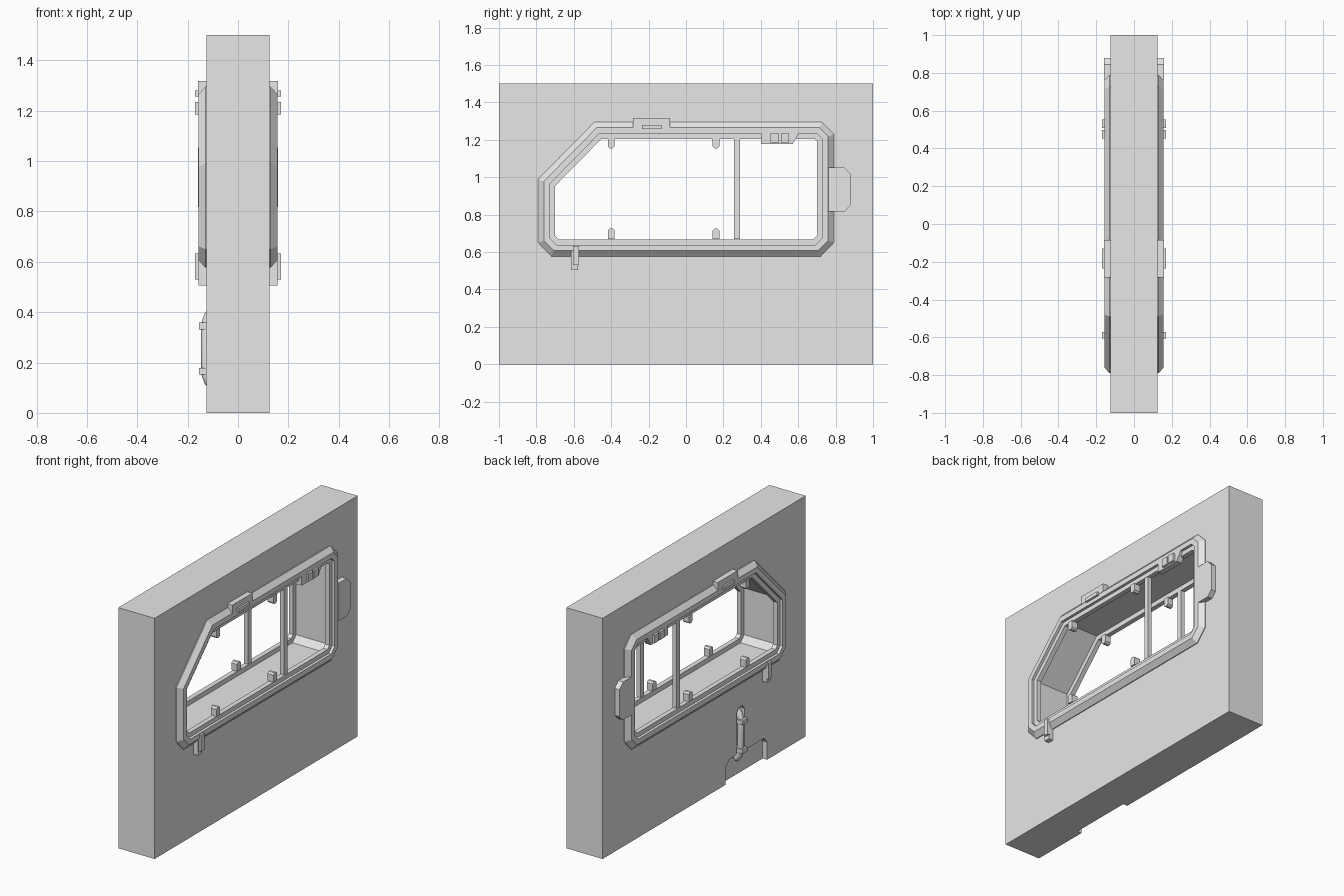
import bpy, bmesh
from mathutils import Vector

cube = bpy.data.objects.get("Cube")
if cube:
    bpy.data.objects.remove(cube, do_unlink=True)

grey = bpy.data.materials.new("light_grey")
grey.use_nodes = True
grey.diffuse_color = (0.8, 0.8, 0.8, 1)
grey.node_tree.nodes["Principled BSDF"].inputs["Base Color"].default_value = (0.8, 0.8, 0.8, 1)


def inset(points, d):
    """Move a clockwise (y, z) outline inward by d with mitred corners."""
    pts = [Vector(p) for p in points]
    out = []
    for i, p in enumerate(pts):
        a = (p - pts[i - 1]).normalized()
        b = (pts[(i + 1) % len(pts)] - p).normalized()
        na, nb = Vector((a.y, -a.x)), Vector((b.y, -b.x))
        out.append(p + (na + nb) * d / (1 + na.dot(nb)))
    return out


def loft(name, rings, capped=True, mirror=False):
    """Join rings of (x, outline); either cap the ends or close the loop."""
    bm = bmesh.new()
    loops = [[bm.verts.new((x, y, z)) for y, z in outline] for x, outline in rings]
    pairs = list(zip(loops, loops[1:]))
    if capped:
        bm.faces.new(loops[0])
        bm.faces.new(loops[-1])
    else:
        pairs.append((loops[-1], loops[0]))
    for a, b in pairs:
        for i in range(len(a)):
            bm.faces.new((a[i - 1], a[i], b[i], b[i - 1]))
    bmesh.ops.recalc_face_normals(bm, faces=bm.faces)
    mesh = bpy.data.meshes.new(name)
    bm.to_mesh(mesh)
    bm.free()
    mesh.materials.append(grey)
    obj = bpy.data.objects.new(name, mesh)
    bpy.context.collection.objects.link(obj)
    if mirror:
        obj.modifiers.new("both_sides", 'MIRROR')
    return obj


def prism(name, outline, x0, x1, mirror=True):
    return loft(name, [(x0, outline), (x1, outline)], mirror=mirror)


def rect(y0, y1, z0, z1):
    return [(y0, z0), (y0, z1), (y1, z1), (y1, z0)]


# Outer outline of the window frame
outline = [(-0.79, 0.65), (-0.79, 0.99), (-0.49, 1.295), (0.725, 1.295),
           (0.79, 1.23), (0.79, 0.65), (0.72, 0.577), (-0.72, 0.577)]

# Wall with window tunnel, bottom notch and handle pocket
wall = prism("wall", rect(-1, 1, 0, 1.5), -0.125, 0.125, mirror=False)
notch = [(-0.62, -0.1), (-0.62, 0.11), (-0.59, 0.145), (-0.25, 0.145),
         (-0.21, 0.105), (-0.21, -0.1)]
pocket = [(-0.4, 0.13), (-0.4, 0.4), (-0.38, 0.43), (-0.34, 0.43),
          (-0.32, 0.4), (-0.32, 0.13), (-0.34, 0.1), (-0.38, 0.1)]
bpy.context.view_layer.objects.active = wall
for name, shape, x0, x1 in (("tunnel_cutter", inset(outline, 0.06), -0.3, 0.3),
                            ("notch_cutter", notch, -0.3, -0.095),
                            ("pocket_cutter", pocket, -0.3, -0.09)):
    cutter = prism(name, shape, x0, x1, mirror=False)
    cutter.hide_render = True
    mod = wall.modifiers.new(name, 'BOOLEAN')
    mod.object = cutter
    mod.solver = 'EXACT'
    bpy.ops.object.modifier_apply(modifier=mod.name)
    bpy.data.objects.remove(cutter, do_unlink=True)

# Bevelled window frame with a lower inner lip, on both faces
profile = [(0, 0.12), (0, 0.13), (0.03, 0.157), (0.062, 0.157),
           (0.062, 0.14), (0.09, 0.14), (0.09, 0.11), (0.062, 0.11)]
loft("window_frame", [(x, inset(outline, d)) for d, x in profile],
     capped=False, mirror=True)

# Upright divider and small retaining pegs
prism("window_divider", rect(0.257, 0.289, 0.67, 1.21), 0.11, 0.138)
for i, y in enumerate((-0.4, 0.16)):
    for side, z, up in (("lower", 0.67, 1), ("upper", 1.21, -1)):
        peg = [(y - 0.018, z), (y - 0.018, z + up * 0.045), (y - 0.008, z + up * 0.055),
               (y + 0.008, z + up * 0.055), (y + 0.018, z + up * 0.045), (y + 0.018, z)]
        prism(f"{side}_peg_{i + 1}", peg, 0.105, 0.145)

# Hinge tab on the rear edge
prism("rear_tab", [(0.763, 0.817), (0.763, 1.053), (0.845, 1.053), (0.88, 1.018),
                   (0.88, 0.85), (0.848, 0.817)], 0.12, 0.158)

# Top bracket with raised bar
prism("top_bracket", rect(-0.283, -0.086, 1.265, 1.317), 0.12, 0.159)
prism("top_bracket_bar", rect(-0.235, -0.13, 1.257, 1.28), 0.15, 0.17)

# Lower latch with raised lever
prism("latch_plate", rect(-0.615, -0.577, 0.505, 0.615), 0.12, 0.156)
prism("latch_lever", rect(-0.605, -0.572, 0.53, 0.633), 0.15, 0.17)

# Catch plate with two buttons
prism("catch_plate", [(0.4, 1.177), (0.4, 1.237), (0.605, 1.237), (0.57, 1.177)], 0.12, 0.157)
for i, y in enumerate((0.453, 0.508)):
    prism(f"catch_button_{i + 1}", rect(y, y + 0.044, 1.185, 1.235), 0.15, 0.17)

# Grab handle on the right face
curve = bpy.data.curves.new("grab_handle", 'CURVE')
curve.dimensions = '3D'
curve.bevel_depth = 0.02
curve.bevel_resolution = 2
curve.use_fill_caps = True
path = [(-0.09, 0.41), (-0.115, 0.385), (-0.127, 0.35), (-0.127, 0.16), (-0.115, 0.125), (-0.09, 0.1)]
spline = curve.splines.new('POLY')
spline.points.add(len(path) - 1)
for point, (x, z) in zip(spline.points, path):
    point.co = (x, -0.36, z, 1)
curve.materials.append(grey)
bpy.context.collection.objects.link(bpy.data.objects.new("grab_handle", curve))
for name, z in (("lower", 0.152), ("upper", 0.332)):
    prism(f"{name}_handle_clip", rect(-0.385, -0.335, z, z + 0.026), -0.155, -0.09, mirror=False)
